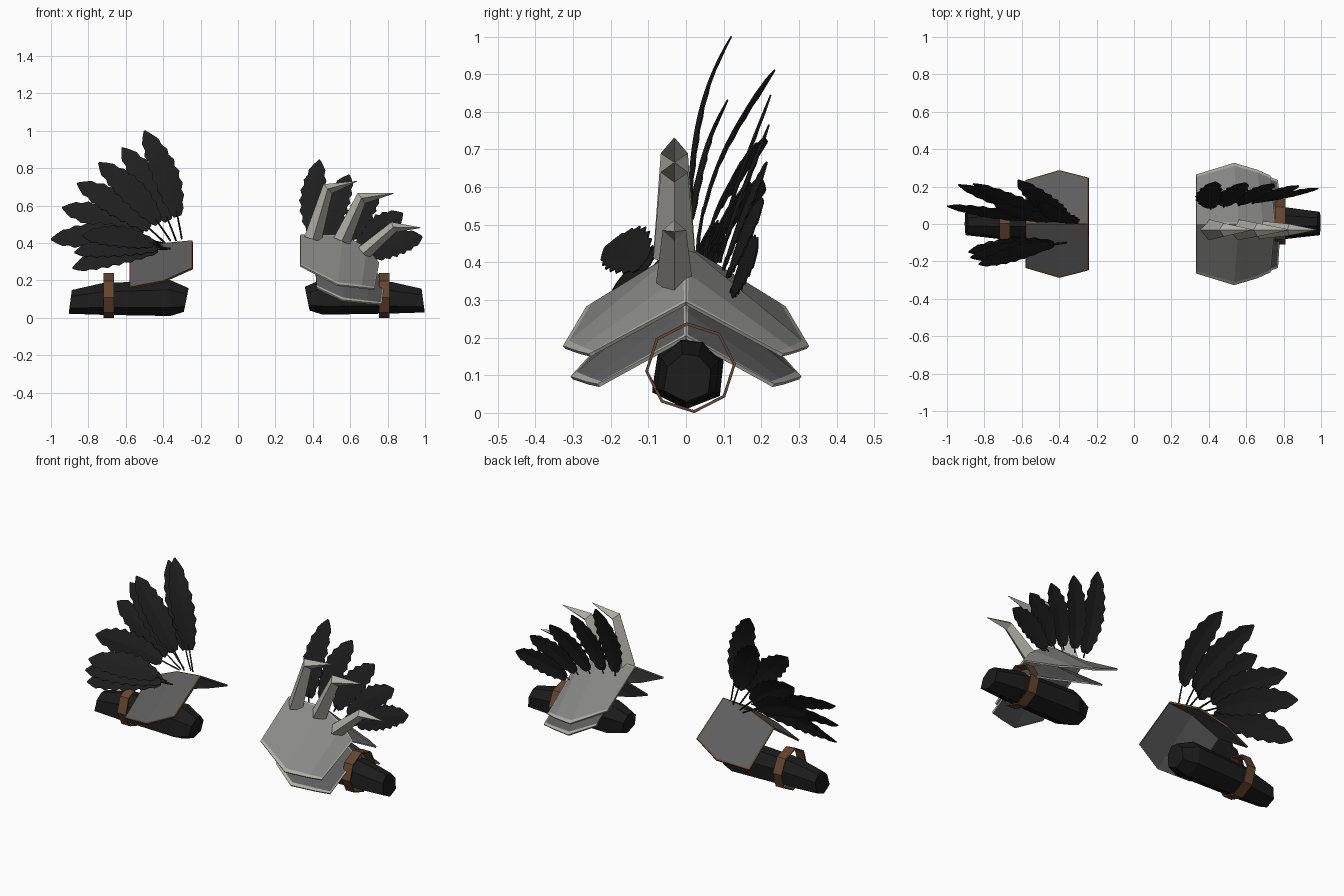
import bpy, bmesh, math
from mathutils import Vector

if "Cube" in bpy.data.objects:
    bpy.data.objects.remove(bpy.data.objects["Cube"])


def material(name, rgb):
    m = bpy.data.materials.new(name)
    m.diffuse_color = (*rgb, 1)
    m.use_nodes = True
    m.node_tree.nodes["Principled BSDF"].inputs["Base Color"].default_value = m.diffuse_color
    return m


CLOTH = material("black_cloth", (0.011, 0.011, 0.011))
FEATHER = material("black_feather", (0.013, 0.013, 0.013))
BONE = material("pale_bone", (0.42, 0.41, 0.36))
STEEL = material("light_steel", (0.25, 0.25, 0.24))
IRON = material("dark_iron", (0.11, 0.11, 0.11))
LEATHER = material("brown_leather", (0.13, 0.06, 0.028))


def finish(name, bm, *mats):
    bmesh.ops.recalc_face_normals(bm, faces=bm.faces)
    me = bpy.data.meshes.new(name)
    bm.to_mesh(me)
    bm.free()
    for m in mats:
        me.materials.append(m)
    ob = bpy.data.objects.new(name, me)
    bpy.context.collection.objects.link(ob)
    return ob


def loft(name, rings, mat, closed=False):
    """Skin rings of points; cap the ends, or join last to first if closed."""
    bm = bmesh.new()
    vs = [[bm.verts.new(p) for p in r] for r in rings]
    n = len(vs[0])
    pairs = list(zip(vs, vs[1:])) + ([(vs[-1], vs[0])] if closed else [])
    for a, b in pairs:
        for i in range(n):
            j = (i + 1) % n
            bm.faces.new((a[i], a[j], b[j], b[i]))
    if not closed:
        bm.faces.new(vs[0])
        bm.faces.new(vs[-1])
    return finish(name, bm, mat)


# Arm sleeves and their straps
SECTION = [(-.09, -.05), (-.075, .045), (-.015, .097), (.05, .09),
           (.1, .035), (.09, -.06), (0, -.095)]


def arm(name, side, shift, dz):
    rings = []
    for x, s, cz, lean in ((.37, .66, .095, .012), (.455, 1, .105, 0),
                           (.82, .88, .1, 0), (.99, .66, .085, .008)):
        rings.append([(side * (x - shift + lean * p[1] / -.09), p[0] * s, cz + dz + p[1] * s)
                      for p in SECTION])
    loft(name + "_sleeve", rings, CLOTH)
    rings = []
    for k in range(8):
        a = math.tau * k / 8 + .08
        c, s = math.cos(a), math.sin(a)
        rings.append([(side * (.783 - shift + w), .012 + r * c, .12 + r * s)
                      for w, r in ((-.028, .121), (.028, .121), (.028, .113), (-.028, .113))])
    loft(name + "_strap", rings, LEATHER, closed=True)


arm("right_arm", 1, 0, .007)
arm("left_arm", -1, .093, 0)


# Ridged shoulder plates: stations are (ridge x, ridge z, eave x, eave y, eave z)
def plate(name, stations, body, trim, width, start_trim):
    def mix(a, b, f):
        return tuple(p + (q - p) * f for p, q in zip(a, b))
    st = list(stations)
    st.insert(len(st) - 1, mix(st[-1], st[-2], width * 5))
    if start_trim:
        st.insert(1, mix(st[0], st[1], width * 6))
    f, g = 1 - width * 3, .022
    bm = bmesh.new()
    grid = []
    for rx, rz, ex, ey, ez in st:
        row = [(rx + (ex - rx) * abs(t), ey * t, rz + (ez - rz) * abs(t))
               for t in (-1, -f, -g, 0, g, f, 1)]
        grid.append([bm.verts.new(p) for p in row])
    last = len(grid) - 2
    for i in range(last + 1):
        for j in range(6):
            fc = bm.faces.new((grid[i][j], grid[i + 1][j], grid[i + 1][j + 1], grid[i][j + 1]))
            edge = j not in (1, 4) or i == last or (start_trim and i == 0)
            fc.material_index = 0 if edge else 1
    ob = finish(name, bm, trim, body, body)
    # make sure the outside points up
    if sum(p.normal.z for p in ob.data.polygons) < 0:
        ob.data.flip_normals()
    mod = ob.modifiers.new("thickness", 'SOLIDIFY')
    mod.thickness = .01
    mod.offset = -1
    mod.material_offset = 1  # plain underside


plate("right_upper_plate", [(.333, .447, .333, .265, .283), (.56, .447, .535, .327, .178),
                            (.69, .375, .66, .29, .165), (.755, .295, .73, .258, .157)],
      STEEL, BONE, .017, False)
plate("right_lower_plate", [(.41, .35, .42, .245, .165), (.58, .34, .56, .307, .097),
                            (.71, .27, .69, .265, .083), (.785, .205, .77, .235, .077)],
      IRON, BONE, .017, False)
plate("left_plate", [(-.243, .415, -.243, .248, .268), (-.40, .4, -.40, .288, .198),
                     (-.58, .325, -.58, .235, .165)],
      IRON, LEATHER, .009, True)


# Bent horns along the ridge of the right plate: (x, z) of base, bend and tip
def horn(name, base, bend, tip, size):
    b, m, t = (Vector((p[0], 0, p[1])) for p in (base, bend, tip))
    d1, d2 = (m - b).normalized(), (t - m).normalized()
    rings = []
    for c, d, wy, wt in ((b, d1, .056, .047), (m, (d1 + d2).normalized(), .036, .034),
                         (t, d2, .002, .002)):
        side = Vector((d.z, 0, -d.x))
        mid = c + Vector((0, -.031, 0))
        y = Vector((0, wy * size, 0))
        rings.append([mid + side * wt * size, mid + y, mid - side * wt * size, mid - y])
    loft(name, rings, BONE)


horn("horn_inner", (.40, .42), (.48, .69), (.635, .73), 1)
horn("horn_middle", (.555, .41), (.66, .64), (.83, .665), 1)
horn("horn_outer", (.67, .345), (.83, .485), (.975, .482), .87)


# Feathers: curved, folded leaf blades with notched edges and a thin quill
def feather(name, base, tip, half, quill, bow, tilt):
    base, tip = Vector(base), Vector(tip)
    d = tip - base
    flat = Vector((d.z, 0, -d.x)).normalized()
    # twist the blade so its upper edge leans back
    side = (flat + Vector((0, tilt * flat.z, 0))).normalized()

    def at(t):
        p = base + d * t
        p.y = base.y + d.y * t ** bow
        return p + flat * .05 * d.length * math.sin(math.pi * t) * (-1 if d.x > 0 else 1)

    bm = bmesh.new()
    prev = None
    n = 15
    for k in range(n + 1):
        u = k / n
        w = half * (math.sin(math.pi * min(1, u * .93 + .05)) ** .6)
        w *= 1.1 if k % 2 else .9
        w = .004 if k == n else w
        c = at(quill + (1 - quill) * u)
        row = [bm.verts.new(c + side * w * s + Vector((0, .1 * w * abs(s), 0))) for s in (-1, 0, 1)]
        if prev:
            for j in (0, 1):
                bm.faces.new((prev[j], prev[j + 1], row[j + 1], row[j]))
        prev = row
    ob = finish(name, bm, FEATHER)
    mod = ob.modifiers.new("thickness", 'SOLIDIFY')
    mod.thickness = .004
    mod.offset = 0
    rings = []
    for t, r in ((0, .005), (quill * .5, .005), (quill + .05, .004)):
        c = at(t)
        rings.append([c + flat * r, c + Vector((0, r, 0)), c - flat * r, c - Vector((0, r, 0))])
    loft(name + "_quill", rings, FEATHER)


# Each entry is base, tip and backward bow
LEFT_BACK = [((-.30, .005, .42), (-.50, .12, 1.0), 3), ((-.33, .03, .41), (-.62, .235, .91), 1.8),
             ((-.36, .01, .41), (-.745, .11, .83), 2.2), ((-.39, .05, .40), (-.86, .215, .72), 1.7),
             ((-.41, .05, .39), (-.94, .21, .59), 1.6), ((-.40, .02, .40), (-1.0, .095, .42), 1.7)]
LEFT_FRONT = [((-.40, -.10, .38), (-.83, -.215, .44), 1), ((-.36, -.10, .37), (-.875, -.18, .35), 1),
              ((-.36, -.10, .37), (-.885, -.15, .265), 1)]
RIGHT_BACK = [((.41, .08, .40), (.435, .225, .845), 1.3), ((.48, .09, .40), (.595, .22, .765), 1.2),
              ((.56, .10, .38), (.745, .215, .665), 1.2), ((.63, .11, .36), (.88, .205, .56), 1.2),
              ((.68, .12, .32), (.985, .19, .435), 1.2)]
for label, group, half, quill, tilt in (("left_back_feather", LEFT_BACK, .07, .2, .4),
                                        ("left_front_feather", LEFT_FRONT, .07, .13, .8),
                                        ("right_back_feather", RIGHT_BACK, .066, .06, .15)):
    for i, (b, t, bow) in enumerate(group):
        feather(f"{label}_{i + 1}", b, t, half, quill, bow, tilt)
